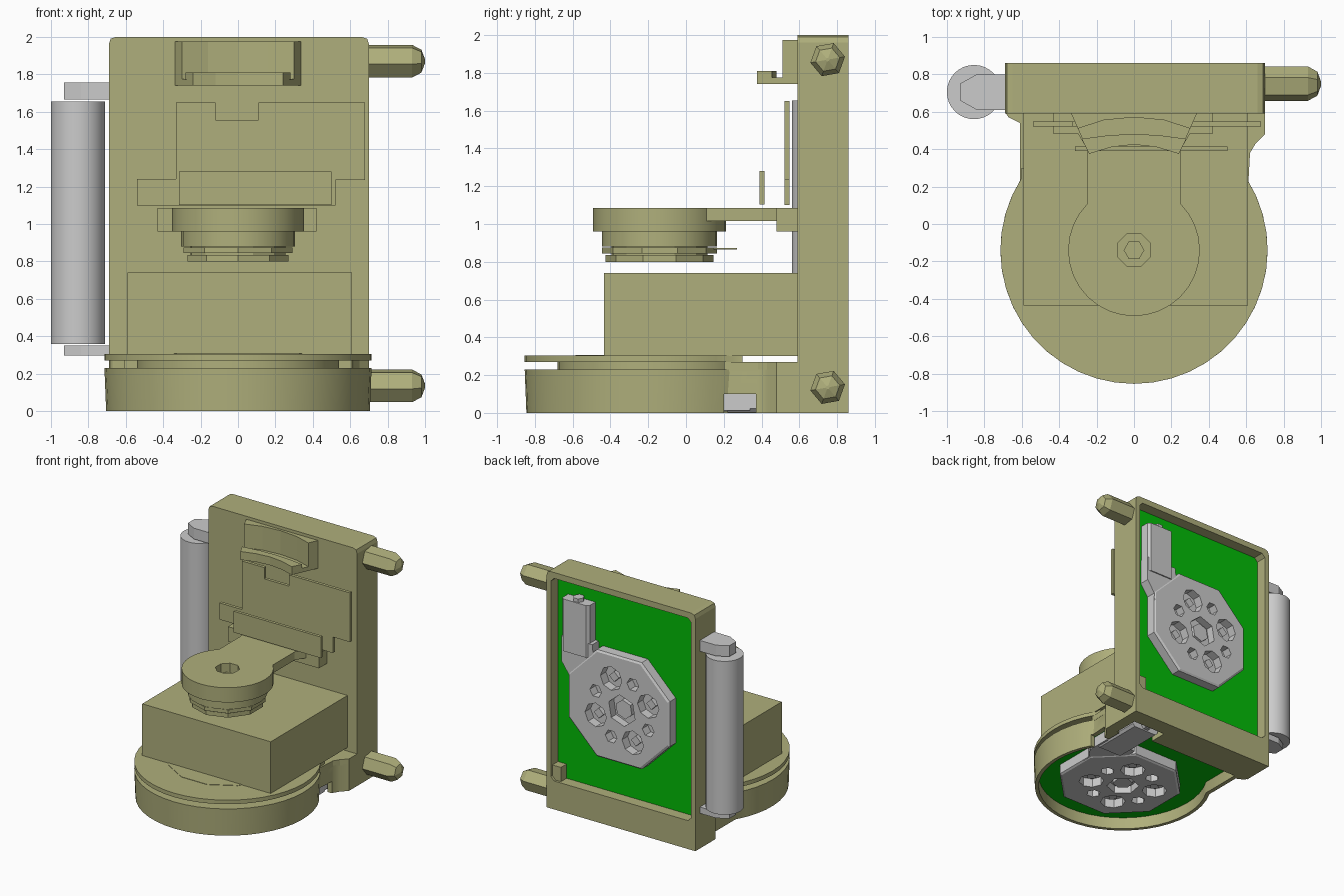
import bpy, bmesh, math
from mathutils import Matrix

cube = bpy.data.objects.get("Cube")
if cube:
    bpy.data.objects.remove(cube, do_unlink=True)


def material(name, rgb):
    m = bpy.data.materials.new(name)
    m.use_nodes = True
    m.diffuse_color = (*rgb, 1)
    m.node_tree.nodes["Principled BSDF"].inputs["Base Color"].default_value = (*rgb, 1)
    return m


OLIVE = material("olive_plastic", (0.43, 0.43, 0.2))
GREEN = material("green_board", (0.001, 0.5, 0.002))
GREY = material("light_grey", (0.6, 0.6, 0.6))

# Each axis maps profile coordinates (u, v) and depth d to a position
AXES = {"z": lambda u, v, d: (u, v, d),
        "y": lambda u, v, d: (u, d, v),
        "x": lambda u, v, d: (d, u, v)}


def loft(name, rings, axis, mat, smooth=False):
    """Skin a list of (profile, depth) rings and cap both ends."""
    bm = bmesh.new()
    loops = [[bm.verts.new(AXES[axis](u, v, d)) for u, v in pts] for pts, d in rings]
    bm.faces.new(loops[0])
    bm.faces.new(loops[-1])
    n = len(loops[0])
    for a, b in zip(loops, loops[1:]):
        for i in range(n):
            bm.faces.new((a[i], a[(i + 1) % n], b[(i + 1) % n], b[i]))
    bmesh.ops.recalc_face_normals(bm, faces=bm.faces)
    mesh = bpy.data.meshes.new(name)
    bm.to_mesh(mesh)
    bm.free()
    mesh.materials.append(mat)
    ob = bpy.data.objects.new(name, mesh)
    bpy.context.collection.objects.link(ob)
    if smooth:
        smooth_object(ob)
    return ob


def smooth_object(ob):
    bpy.ops.object.select_all(action="DESELECT")
    ob.select_set(True)
    bpy.context.view_layer.objects.active = ob
    bpy.ops.object.shade_smooth_by_angle(angle=math.radians(30))


def prism(name, pts, lo, hi, axis, mat, smooth=False):
    return loft(name, [(pts, lo), (pts, hi)], axis, mat, smooth)


def box(name, x, y, z, mat):
    return prism(name, [(x[0], y[0]), (x[1], y[0]), (x[1], y[1]), (x[0], y[1])], *z, "z", mat)


def ngon(n, r, u=0, v=0, turn=0):
    angles = [math.radians(turn) + math.tau * i / n for i in range(n)]
    return [(u + r * math.cos(a), v + r * math.sin(a)) for a in angles]


def chamfered(u0, u1, v0, v1, c):
    """Rectangle with cut corners."""
    return [(u0 + c, v0), (u1 - c, v0), (u1, v0 + c), (u1, v1 - c),
            (u1 - c, v1), (u0 + c, v1), (u0, v1 - c), (u0, v0 + c)]


def cut(ob, cutters):
    """Subtract the cutters, bake the result and remove them."""
    for c in cutters:
        mod = ob.modifiers.new("cut", "BOOLEAN")
        mod.operation, mod.solver, mod.object = "DIFFERENCE", "EXACT", c
    bpy.context.view_layer.update()
    deps = bpy.context.evaluated_depsgraph_get()
    baked = bpy.data.meshes.new_from_object(ob.evaluated_get(deps))
    ob.modifiers.clear()
    ob.data = baked
    for c in cutters:
        bpy.data.objects.remove(c, do_unlink=True)


CY = -0.14  # y of the round base's centre


def base_outline(r, w, tail):
    """Round front with a narrow neck, followed by the tail points."""
    a = math.acos(w / r)
    steps = 30
    arc = [math.pi - a + (math.pi + 2 * a) * i / steps for i in range(steps + 1)]
    return [(r * math.cos(t), CY + r * math.sin(t)) for t in arc] + tail


# Round base with a hollow underside
neck = [(0.62, 0.38), (0.65, 0.43), (0.7, 0.48), (0.7, 0.6),
        (-0.69, 0.6), (-0.67, 0.57), (-0.61, 0.54)]
inner = base_outline(0.675, 0.575, [(0.575, 0.57), (-0.575, 0.57)])
base = loft("round_base", [(base_outline(0.705, 0.61, neck), 0),
                           (base_outline(0.714, 0.61, neck), 0.23)], "z", OLIVE)
cut(base, [prism("cavity", inner, -0.05, 0.11, "z", OLIVE),
           box("side_notch", (0.5, 0.8), (0.2, 0.37), (-0.05, 0.1), OLIVE),
           box("plug_slot", (0.29, 0.6), (0.5, 0.72), (-0.05, 0.11), OLIVE)])
smooth_object(base)
prism("base_board", inner, 0.1, 0.12, "z", GREEN)
prism("neck_top", [(-0.61, 0.2), (0.61, 0.2)] + neck, 0.22, 0.27, "z", OLIVE)
prism("groove_core", ngon(32, 0.54, 0, CY), 0.22, 0.27, "z", OLIVE, True)
prism("base_lid", base_outline(0.714, 0.6, [(0.6, 0.3), (-0.6, 0.3)]),
      0.27, 0.304, "z", OLIVE, True)
prism("lid_disc", ngon(12, 0.46, 0, CY, 15), 0.3, 0.307, "z", OLIVE)
box("front_block", (-0.59, 0.61), (-0.435, 0.6), (0.3, 0.74), OLIVE)

# Upright housing, open at the back
column = prism("upright_housing", [(-0.69, 0), (0.7, 0), (0.7, 1.96), (0.69, 1.99), (0.66, 2),
                                   (-0.65, 2), (-0.68, 1.99), (-0.69, 1.96)],
               0.59, 0.86, "y", OLIVE)
recess = chamfered(-0.65, 0.66, 0.24, 1.95, 0.03)
cut(column, [prism("back_recess", recess, 0.76, 0.95, "y", OLIVE),
             box("plug_slot", (0.29, 0.6), (0.5, 0.72), (-0.05, 0.11), OLIVE)])
prism("back_board", recess, 0.74, 0.765, "y", GREEN)
box("recess_corner", (0.58, 0.67), (0.75, 0.84), (0.23, 0.36), OLIVE)


# Drive hub with side arm and plug, used on the back and underneath
def drive_hub(label, place):
    def hub_prism(name, *args):
        return prism(label + name, *args, GREY)

    outline = chamfered(-0.44, 0.5, -0.45, 0.45, 0.26)
    plate = loft(label + "_hub", [(outline, 0), (outline, 0.085),
                                  (chamfered(-0.425, 0.485, -0.435, 0.435, 0.255), 0.095)],
                 "z", GREY)
    holes = [prism("centre_hole", ngon(6, 0.13, turn=20), 0.03, 0.2, "z", GREY)]
    parts = [plate]
    for k in range(8):
        a = math.radians(22.5 + 45 * k)
        u, v = 0.265 * math.cos(a), 0.265 * math.sin(a)
        if k % 2:
            holes.append(prism("large_hole", ngon(8, 0.1, u, v), 0.02, 0.2, "z", GREY))
            parts.append(hub_prism("_screw", ngon(4, 0.045, u, v), 0.01, 0.055, "z"))
        else:
            holes.append(prism("small_hole", ngon(6, 0.055, u, v), 0.02, 0.2, "z", GREY))
    cut(plate, holes)
    parts += [hub_prism("_core", ngon(6, 0.08, turn=20), 0.02, 0.07, "z"),
              hub_prism("_arm", [(0.26, 0.25), (0.49, 0.05), (0.5, 0.17), (0.57, 0.27),
                                 (0.57, 0.48), (0.28, 0.48)], 0, 0.09, "z"),
              hub_prism("_plug", [(0.31, 0), (0.565, 0), (0.565, 0.08), (0.545, 0.1),
                                  (0.33, 0.1), (0.31, 0.08)], 0.36, 0.8, "y"),
              hub_prism("_plug_tip", ngon(6, 0.045, 0.435, 0.05), 0.78, 0.83, "y")]
    for p in parts:
        p.data.transform(place)
        p.data.flip_normals()


drive_hub("back", Matrix(((1, 0, 0, 0), (0, 0, 1, 0.76), (0, 1, 0, 1.0), (0, 0, 0, 1))))
drive_hub("under", Matrix(((1, 0, 0, 0), (0, 1, 0, CY), (0, 0, -1, 0.102), (0, 0, 0, 1))))

# Overhanging round head, arm and stepped nozzle
head = prism("round_head", ngon(32, 0.352, 0, CY), 0.96, 1.085, "z", OLIVE)
cut(head, [prism("head_hole", ngon(8, 0.095, 0, CY, 22.5), 1.0, 1.2, "z", OLIVE)])
smooth_object(head)
prism("head_nut", ngon(6, 0.055, 0, CY), 0.98, 1.03, "z", OLIVE)
prism("head_arm", [(-0.25, 0.09), (0.25, 0.09), (0.25, 0.4), (0.31, 0.5), (-0.31, 0.5),
                   (-0.25, 0.4)], 1.015, 1.085, "z", OLIVE)
box("arm_mount", (-0.43, 0.42), (0.48, 0.6), (0.96, 1.085), OLIVE)
for i, (r, lo, hi, n) in enumerate([(0.305, 0.88, 0.96, 24), (0.26, 0.83, 0.89, 12),
                                    (0.305, 0.845, 0.875, 10), (0.285, 0.8, 0.835, 10)]):
    prism(f"nozzle_ring_{i + 1}", ngon(n, r, 0, CY, 18), lo, hi, "z", OLIVE, n > 12)
box("nozzle_tab", (-0.06, 0.06), (0.05, 0.27), (0.865, 0.873), OLIVE)

# Thin plates in front of the housing
prism("stepped_plate", [(-0.54, 1.1), (0.52, 1.1), (0.52, 1.235), (0.68, 1.235), (0.68, 1.65),
                        (0.11, 1.65), (0.11, 1.555), (-0.12, 1.555), (-0.12, 1.65),
                        (-0.33, 1.65), (-0.33, 1.24), (-0.54, 1.24)], 0.522, 0.548, "y", OLIVE)
box("small_plate", (-0.315, 0.5), (0.39, 0.415), (1.102, 1.28), OLIVE)

# Curved holder at the top
front_arc = [(-0.24, 0.375), (-0.12, 0.411), (0, 0.425), (0.12, 0.411), (0.24, 0.375)]
prism("holder_shelf", front_arc + [(0.34, 0.6), (-0.34, 0.6)], 1.74, 1.775, "z", OLIVE)
prism("holder_lip", front_arc + [(0.28, 0.455), (0.13, 0.475), (0, 0.48), (-0.13, 0.475),
                                 (-0.28, 0.455)], 1.77, 1.81, "z", OLIVE)
prism("holder_back", [(-0.34, 0.6), (-0.3, 0.51), (-0.16, 0.555), (0, 0.57), (0.16, 0.555),
                      (0.3, 0.51), (0.34, 0.6)], 1.76, 1.975, "z", OLIVE)

# Side roller with its two end brackets
prism("side_roller", ngon(32, 0.145, -0.855, 0.705), 0.36, 1.655, "z", GREY, True)
bracket = [(-0.685, 0.8), (-0.84, 0.8), (-0.93, 0.75), (-0.93, 0.66), (-0.84, 0.61), (-0.685, 0.61)]
prism("upper_bracket", bracket, 1.665, 1.757, "z", GREY)
prism("lower_bracket", bracket, 0.297, 0.35, "z", GREY)

# Hexagonal side posts with blunt tips
for name, z in (("lower_post", 0.135), ("upper_post", 1.87)):
    loft(name, [(ngon(6, r, 0.75, z, 10), x) for r, x in
                ((0.093, 0.69), (0.093, 0.93), (0.065, 0.98), (0.01, 1.0))], "x", OLIVE)
